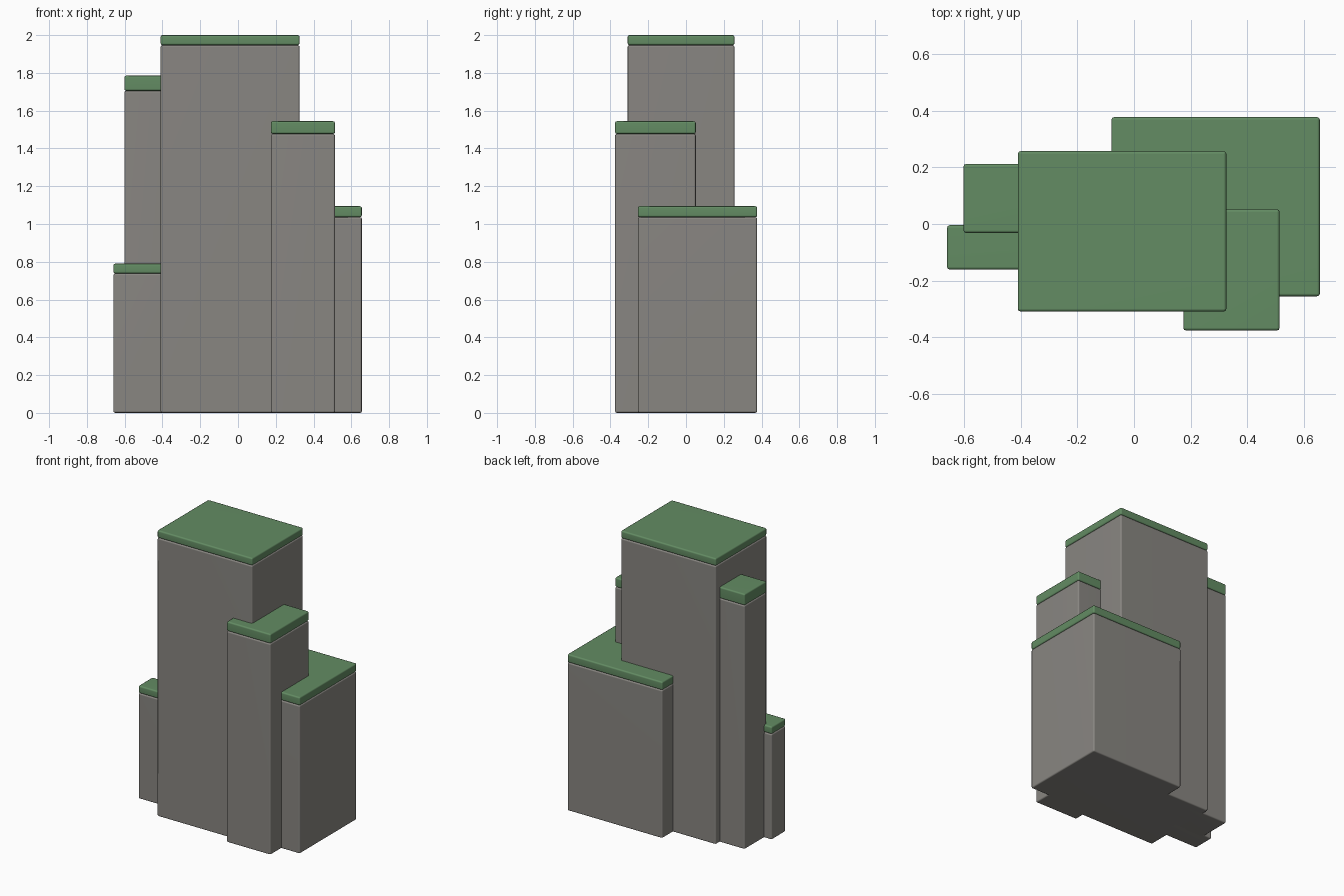
import bpy
import bmesh

cube = bpy.data.objects.get("Cube")
if cube:
    bpy.data.objects.remove(cube, do_unlink=True)


def make_material(name, color):
    mat = bpy.data.materials.new(name)
    mat.use_nodes = True
    mat.diffuse_color = color
    mat.node_tree.nodes["Principled BSDF"].inputs["Base Color"].default_value = color
    return mat


stone = make_material("grey stone", (0.25, 0.24, 0.222, 1))
grass = make_material("grass green", (0.125, 0.262, 0.125, 1))


def rounded_box(name, x, y, z, mat):
    """Box spanning the given (min, max) ranges, with softly bevelled edges."""
    bm = bmesh.new()
    bmesh.ops.create_cube(bm, size=1)
    for v in bm.verts:
        for axis, (low, high) in enumerate((x, y, z)):
            v.co[axis] = high if v.co[axis] > 0 else low
    mesh = bpy.data.meshes.new(name)
    bm.to_mesh(mesh)
    bm.free()
    mesh.materials.append(mat)
    obj = bpy.data.objects.new(name, mesh)
    bpy.context.collection.objects.link(obj)
    bevel = obj.modifiers.new("soft edges", 'BEVEL')
    bevel.width = 0.01
    bevel.segments = 2
    for poly in mesh.polygons:
        poly.use_smooth = True
    normals = obj.modifiers.new("flat sides", 'WEIGHTED_NORMAL')
    normals.keep_sharp = True
    return obj


# Rock columns: x range, y range, top of the stone, top of the grass cap
columns = {
    "main": ((-0.41, 0.326), (-0.309, 0.257), 1.947, 2.0),
    "front": ((0.174, 0.514), (-0.376, 0.052), 1.477, 1.544),
    "back": ((-0.08, 0.656), (-0.255, 0.377), 1.036, 1.094),
    "tall_side": ((-0.602, -0.3), (-0.032, 0.212), 1.705, 1.785),
    "short_side": ((-0.66, -0.35), (-0.161, -0.004), 0.738, 0.79),
}
for name, (x, y, stone_top, cap_top) in columns.items():
    rounded_box(name + "_rock_column", x, y, (0, stone_top), stone)
    rounded_box(name + "_grass_cap", x, y, (stone_top, cap_top), grass)
